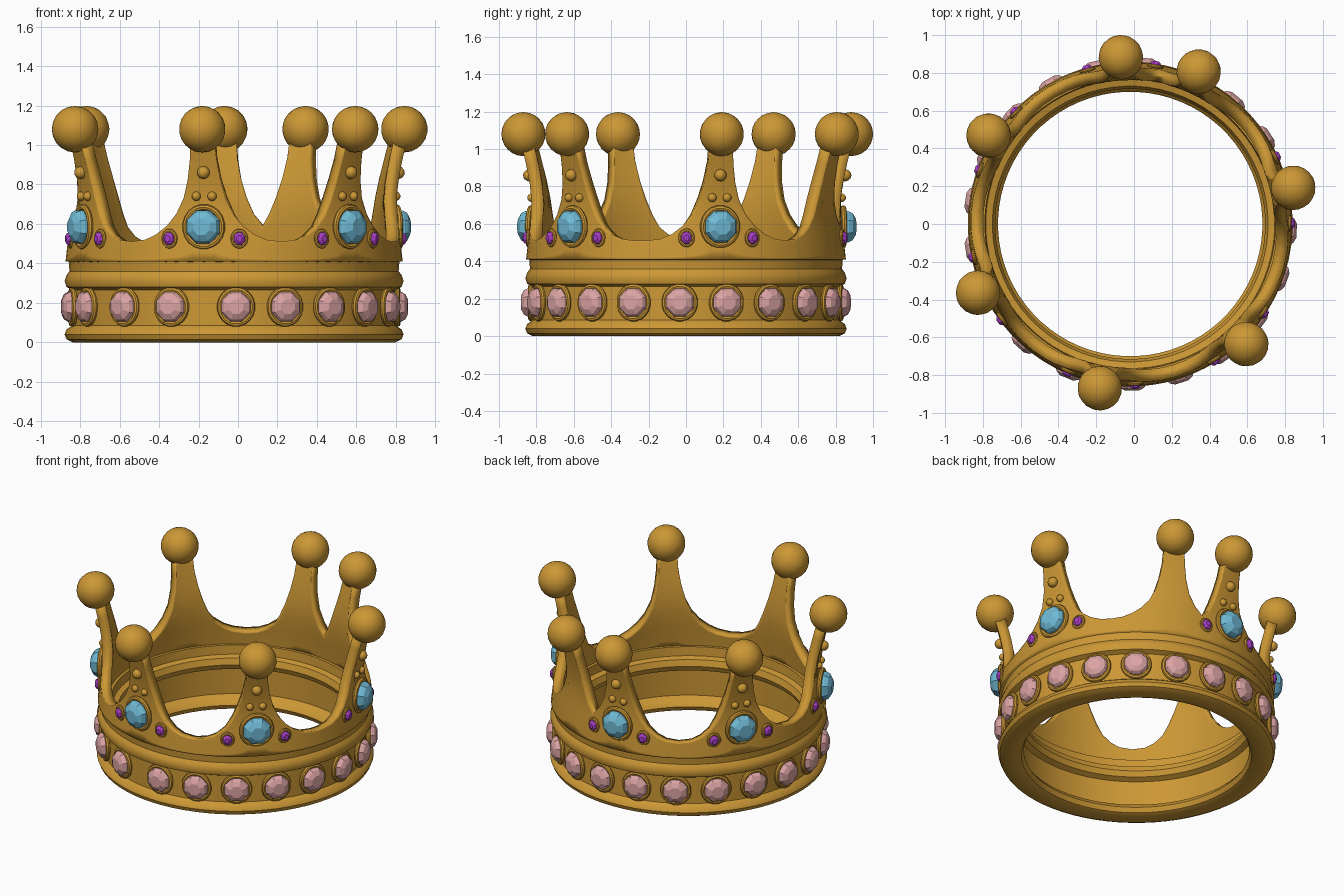
import bpy, bmesh, math
from mathutils import Matrix, Vector

if "Cube" in bpy.data.objects:
    bpy.data.objects.remove(bpy.data.objects["Cube"])

CENTRE = Vector((-0.02, 0, 0))
SPIKES = [12.5, 65.8, 93.2, 148, 204.3, 259.5, 314]   # degrees around the crown
PLAIN = 65.8                                          # the one spike without jewels


def material(name, rgb, rough):
    m = bpy.data.materials.new(name)
    m.use_nodes = True
    m.diffuse_color = (*rgb, 1)
    m.node_tree.nodes["Principled BSDF"].inputs["Base Color"].default_value = (*rgb, 1)
    m.roughness = rough
    return m


gold = material("gold", (0.60, 0.31, 0.035), 0.4)
pink = material("pink stone", (0.72, 0.37, 0.37), 0.3)
blue = material("blue stone", (0.16, 0.49, 0.66), 0.3)
purple = material("purple stone", (0.40, 0.05, 0.58), 0.3)


def finish(bm, name, mat, smooth):
    bmesh.ops.recalc_face_normals(bm, faces=bm.faces)
    mesh = bpy.data.meshes.new(name)
    bm.to_mesh(mesh)
    bm.free()
    mesh.materials.append(mat)
    if smooth:
        mesh.shade_smooth()
        mesh.set_sharp_from_angle(angle=math.radians(40))
    return mesh


def lathe(name, profile, sides, mat, smooth=True, closed=True):
    """Turn (radius, height) points around z; open profiles get flat caps."""
    bm = bmesh.new()
    rings = []
    for r, z in profile:
        turn = [math.tau * (i + 0.5) / sides for i in range(sides)]
        rings.append([bm.verts.new((r * math.cos(a), r * math.sin(a), z)) for a in turn])
    pairs = list(zip(rings, rings[1:]))
    if closed:
        pairs.append((rings[-1], rings[0]))
    else:
        bm.faces.new(rings[0])
        bm.faces.new(rings[-1])
    for a, b in pairs:
        for i in range(sides):
            j = (i + 1) % sides
            bm.faces.new((a[i], a[j], b[j], b[i]))
    return finish(bm, name, mat, smooth)


def ball(name, radius, detail):
    bm = bmesh.new()
    bmesh.ops.create_icosphere(bm, subdivisions=detail, radius=radius)
    return finish(bm, name, gold, True)


def stone(name, r, h, mat):
    return lathe(name, [(r, -0.02), (r, h * 0.35), (r * 0.87, h * 0.7), (r * 0.5, h)],
                 8, mat, smooth=False, closed=False)


def bezel(name, r, tube):
    ring = [(r + tube * math.cos(a * math.tau / 8), tube * math.sin(a * math.tau / 8))
            for a in range(8)]
    return lathe(name, ring, 20, gold)


def put(name, mesh, degrees=None, r=0, z=0, tall=1):
    """Place a mesh; with an angle, its local z points out of the crown."""
    ob = bpy.data.objects.new(name, mesh)
    bpy.context.collection.objects.link(ob)
    if degrees is None:
        ob.location = CENTRE
        return ob
    a = math.radians(degrees)
    out = Vector((math.cos(a), math.sin(a), 0))
    side = Vector((-out.y, out.x, 0))
    basis = Matrix((side, Vector((0, 0, tall)), out)).transposed().to_4x4()
    ob.matrix_world = Matrix.Translation(CENTRE + out * r + Vector((0, 0, z))) @ basis
    return ob


def interp(points, x):
    for (x0, y0), (x1, y1) in zip(points, points[1:]):
        if x <= x1:
            return y0 + (y1 - y0) * max(0, x - x0) / (x1 - x0)
    return points[-1][1]


# Base band with a rounded rim at the bottom and another above the pink stones
base = [(0.74, 0), (0.82, 0), (0.85, 0.015), (0.86, 0.04), (0.85, 0.065), (0.82, 0.085),
        (0.82, 0.265), (0.85, 0.28), (0.86, 0.31), (0.85, 0.34), (0.835, 0.36),
        (0.84, 0.42), (0.77, 0.42), (0.765, 0.36), (0.73, 0.35), (0.715, 0.31),
        (0.73, 0.275), (0.765, 0.26), (0.765, 0.09), (0.72, 0.07), (0.70, 0.04), (0.715, 0.01)]
put("base_band", lathe("base_band", base, 72, gold))

# Scalloped wall: height by distance from the nearest spike, radius by height
SCALLOP = [(0, 1.02), (0.058, 1.02), (0.068, 0.92), (0.085, 0.82), (0.11, 0.73), (0.15, 0.65),
           (0.2, 0.59), (0.26, 0.545), (0.32, 0.52), (0.4, 0.51)]
FLARE = [(0.41, 0.855), (0.5, 0.845), (0.6, 0.832), (0.7, 0.825), (0.8, 0.835),
         (0.9, 0.855), (1.02, 0.885)]
R = 0.84
ROWS = 12
columns = []
for i, s in enumerate(SPIKES):
    nxt = SPIKES[(i + 1) % len(SPIKES)] + (360 if i == len(SPIKES) - 1 else 0)
    half = math.radians(nxt - s) / 2 * R
    steps = [p for p in SCALLOP if p[0] < half - 0.01] + [(half, interp(SCALLOP, half))]
    a, b = math.radians(s), math.radians(nxt)
    columns += [(a + d / R, z) for d, z in steps]
    columns += [(b - d / R, z) for d, z in reversed(steps[1:-1])]

bm = bmesh.new()
grid = []
for a, top in columns:
    heights = [0.41 + (top - 0.41) * k / ROWS for k in range(ROWS + 1)]
    grid.append([bm.verts.new((interp(FLARE, z) * math.cos(a), interp(FLARE, z) * math.sin(a), z))
                 for z in heights])
for i, col in enumerate(grid):
    other = grid[(i + 1) % len(grid)]
    for k in range(ROWS):
        bm.faces.new((col[k], other[k], other[k + 1], col[k + 1]))
wall = put("scalloped_wall", finish(bm, "scalloped_wall", gold, True))
thick = wall.modifiers.new("thickness", 'SOLIDIFY')
thick.thickness = 0.065
thick.offset = -1
bpy.context.view_layer.objects.active = wall
wall.select_set(True)
bpy.ops.object.shade_smooth_by_angle(angle=math.radians(40))

# Shared jewel meshes
pink_gem, pink_ring = stone("pink_gem", 0.08, 0.05, pink), bezel("pink_bezel", 0.083, 0.014)
blue_gem, blue_ring = stone("blue_gem", 0.09, 0.065, blue), bezel("blue_bezel", 0.095, 0.015)
purple_gem, purple_ring = stone("purple_gem", 0.03, 0.028, purple), bezel("purple_bezel", 0.034, 0.01)
top_ball = ball("top_ball", 0.118, 3)
stud, small_stud = ball("stud", 0.033, 2), ball("small_stud", 0.024, 2)

# Pink stones around the band
for a in [-89.3 + 17.4 * k for k in range(18)] + [228, 247.5]:
    put("pink_gem", pink_gem, a, 0.832, 0.18)
    put("pink_bezel", pink_ring, a, 0.83, 0.18, 1.05)

# Balls and jewels on the spikes
for s in SPIKES:
    put("top_ball", top_ball, s, 0.884, 1.08)
    if s == PLAIN:
        continue
    put("blue_gem", blue_gem, s, 0.845, 0.585)
    put("blue_bezel", blue_ring, s, 0.842, 0.585, 1.05)
    put("stud", stud, s, 0.853, 0.86)
    for side in (-1, 1):
        put("small_stud", small_stud, s + side * 2.8, 0.832, 0.74)
        put("purple_gem", purple_gem, s + side * 12.3, 0.845, 0.525, 1.15)
        put("purple_bezel", purple_ring, s + side * 12.3, 0.845, 0.525, 1.15)
